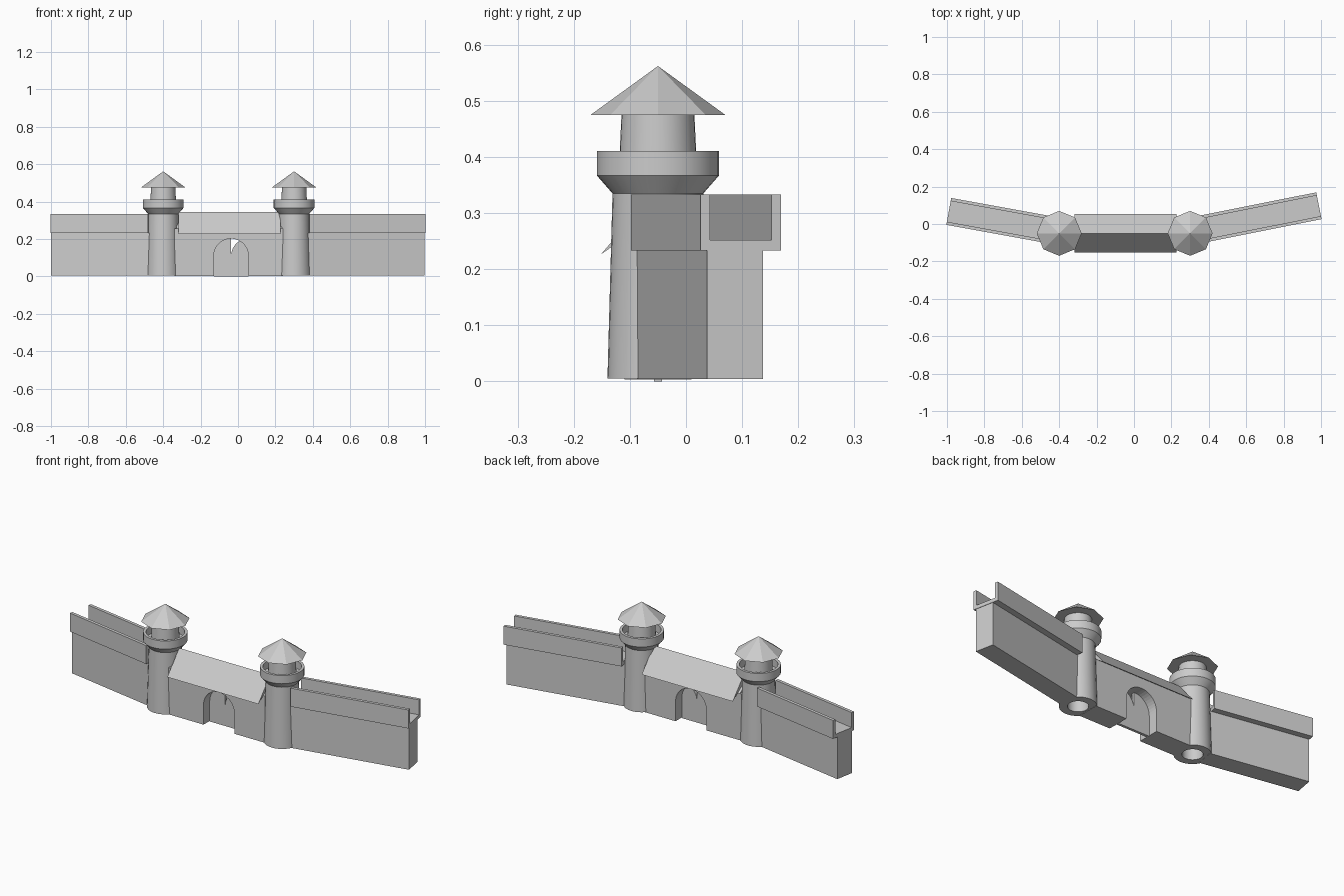
import bpy, bmesh, math
from mathutils import Matrix, Vector

if "Cube" in bpy.data.objects:
    bpy.data.objects.remove(bpy.data.objects["Cube"])

stone = bpy.data.materials.new("light_grey_stone")
stone.diffuse_color = (0.6, 0.6, 0.6, 1)
stone.use_nodes = True
stone.node_tree.nodes["Principled BSDF"].inputs["Base Color"].default_value = stone.diffuse_color


def finish(name, bm, smooth=False):
    bmesh.ops.recalc_face_normals(bm, faces=bm.faces)
    me = bpy.data.meshes.new(name)
    bm.to_mesh(me)
    bm.free()
    ob = bpy.data.objects.new(name, me)
    bpy.context.collection.objects.link(ob)
    me.materials.append(stone)
    if smooth:
        bpy.ops.object.select_all(action='DESELECT')
        ob.select_set(True)
        bpy.context.view_layer.objects.active = ob
        bpy.ops.object.shade_smooth_by_angle(angle=math.radians(20))
    return ob


def prism(name, pts, direction, start, length, matrix=None):
    """Extrude a section: along 'x' pts are (y, z), along 'y' pts are (x, z)."""
    bm = bmesh.new()
    if direction == 'x':
        vs = [bm.verts.new((start, a, b)) for a, b in pts]
        vec = Vector((length, 0, 0))
    else:
        vs = [bm.verts.new((a, start, b)) for a, b in pts]
        vec = Vector((0, length, 0))
    f = bm.faces.new(vs)
    res = bmesh.ops.extrude_face_region(bm, geom=[f], use_keep_orig=True)
    moved = [g for g in res["geom"] if isinstance(g, bmesh.types.BMVert)]
    bmesh.ops.translate(bm, verts=moved, vec=vec)
    if matrix:
        bm.transform(matrix)
    return finish(name, bm)


def lathe(name, pts, x, y, sides=32):
    """Closed ring profile of (radius, z) turned around a vertical axis."""
    bm = bmesh.new()
    rings = []
    for i in range(sides):
        a = 2 * math.pi * i / sides
        rings.append([bm.verts.new((x + r * math.cos(a), y + r * math.sin(a), z))
                      for r, z in pts])
    n = len(pts)
    for i in range(sides):
        p, q = rings[i], rings[(i + 1) % sides]
        for j in range(n):
            k = (j + 1) % n
            bm.faces.new((p[j], q[j], q[k], p[k]))
    return finish(name, bm, True)


TY = -0.05  # depth of the tower centres

# Towers: hollow shaft with flared gallery and turret, octagonal roof
TOWER = [(0.09, 0.005), (0.081, 0.335), (0.109, 0.367), (0.109, 0.411),
         (0.095, 0.411), (0.095, 0.37), (0.07, 0.37), (0.065, 0.475),
         (0.05, 0.475), (0.05, 0.005)]
for side, tx in (("left", -0.4), ("right", 0.3)):
    lathe(side + "_tower", TOWER, tx, TY)
    bm = bmesh.new()
    bmesh.ops.create_cone(bm, cap_ends=True, segments=8, radius1=0.12, radius2=0,
                          depth=0.087,
                          matrix=Matrix.Translation((tx, TY, 0.5185)))
    finish(side + "_tower_roof", bm)

# Angled side walls with a channel-shaped walkway on top
BODY = [(-0.051, 0.004), (0.051, 0.004), (0.051, 0.233), (-0.051, 0.233)]
WALK = [(-0.073, 0.233), (0.073, 0.233), (0.073, 0.333), (0.056, 0.333),
        (0.056, 0.252), (-0.056, 0.252), (-0.056, 0.333), (-0.073, 0.333)]
for side, tx, ang, length in (("left", -0.4, 180 - 10.3, 0.6),
                              ("right", 0.3, 11.3, 0.702)):
    m = Matrix.Translation((tx, TY, 0)) @ Matrix.Rotation(math.radians(ang), 4, 'Z')
    prism(side + "_wall", BODY, 'x', 0.065, length - 0.065, m)
    m = Matrix.Translation((0, 0.01, 0)) @ m
    prism(side + "_walkway", WALK, 'x', 0.07, length - 0.07, m)

# Gatehouse wall with a round arch
CX, R, SPRING = -0.037, 0.0925, 0.11
arch = [(CX + R * math.cos(math.pi * i / 20), SPRING + R * math.sin(math.pi * i / 20))
        for i in range(21)]
outline = ([(0.24, 0.003), (0.24, 0.256), (-0.34, 0.256), (-0.34, 0.003),
            (CX - R, 0.003)] + arch[::-1] + [(CX + R, 0.003)])
prism("gatehouse_wall", outline, 'y', -0.11, 0.12)
prism("gatehouse_gable", [(-0.11, 0.256), (0.01, 0.256), (TY, 0.298)], 'x', -0.33, 0.565)

# Gatehouse roof
prism("gatehouse_roof", [(-0.152, 0.226), (TY, 0.345), (0.053, 0.226), (TY, 0.298)],
      'x', -0.317, 0.545)

# Two identical quarter-arch door leaves
for i, side in enumerate(("left", "right")):
    x0 = CX - R + i * R
    leaf = [(x0 + R, 0.0), (x0, 0.0)] + [
        (x0 + R - R * math.cos(math.pi * k / 20), SPRING + R * math.sin(math.pi * k / 20))
        for k in range(11)]
    prism(side + "_door_leaf", leaf, 'y', -0.057, 0.014)
